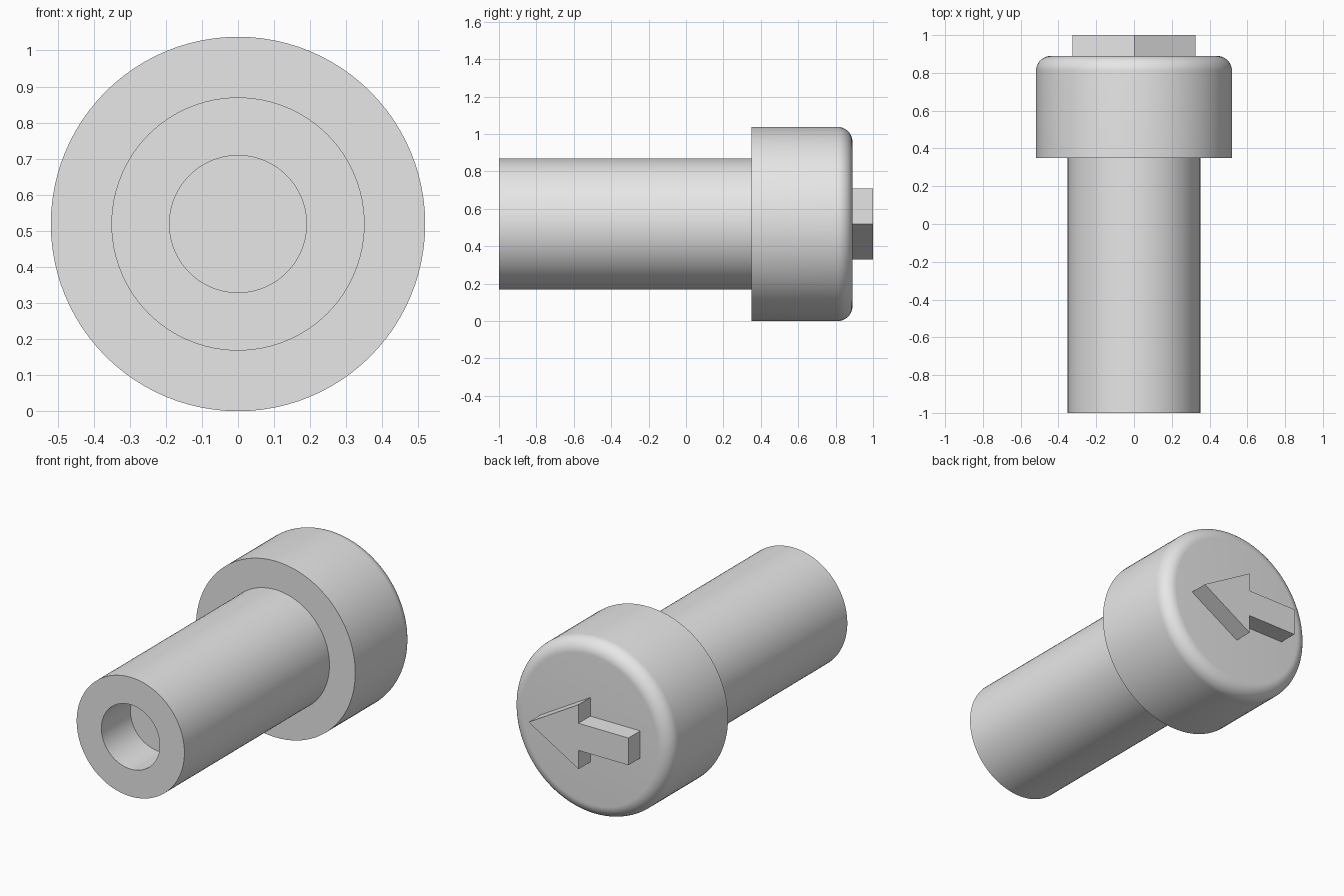
import bpy, bmesh, math
from mathutils import Vector

cube = bpy.data.objects.get("Cube")
if cube:
    bpy.data.objects.remove(cube, do_unlink=True)

RADIUS = 0.519        # cap radius, also the height of the axis
SHAFT_R, BORE_R = 0.351, 0.19
FRONT, STEP, BACK, TIP = -1.0, 0.35, 0.89, 1.0
FILLET = 0.08
SEGMENTS = 96

grey = bpy.data.materials.new("plain grey")
grey.use_nodes = True
colour = (0.8, 0.8, 0.8, 1)
grey.diffuse_color = colour
grey.node_tree.nodes["Principled BSDF"].inputs["Base Color"].default_value = colour


def finish(name, bm):
    """Turn a bmesh into an object, smooth except at hard corners."""
    bmesh.ops.recalc_face_normals(bm, faces=bm.faces[:])
    for face in bm.faces:
        face.smooth = True
    for edge in bm.edges:
        edge.smooth = edge.calc_face_angle(math.pi) < math.radians(30)
    mesh = bpy.data.meshes.new(name)
    bm.to_mesh(mesh)
    bm.free()
    mesh.materials.append(grey)
    obj = bpy.data.objects.new(name, mesh)
    obj.location.z = RADIUS
    bpy.context.collection.objects.link(obj)
    return obj


def lathe(name, profile):
    """Revolve (radius, y) points around the y axis."""
    bm = bmesh.new()
    verts = [bm.verts.new((r, y, 0)) for r, y in profile]
    edges = [bm.edges.new(pair) for pair in zip(verts, verts[1:])]
    bmesh.ops.spin(bm, geom=verts + edges, cent=(0, 0, 0), axis=(0, 1, 0),
                   angle=math.tau, steps=SEGMENTS, use_duplicate=False)
    bmesh.ops.remove_doubles(bm, verts=bm.verts[:], dist=1e-4)
    return finish(name, bm)


# Shaft with a blind bore in its front end
lathe("shaft", [(0, -0.73), (BORE_R, -0.73), (BORE_R, FRONT),
                (SHAFT_R, FRONT), (SHAFT_R, STEP)])

# Cap with a rounded back rim
rim = []
for i in range(13):
    a = math.pi / 2 * i / 12
    rim.append((RADIUS - FILLET + FILLET * math.cos(a),
                BACK - FILLET + FILLET * math.sin(a)))
lathe("cap", [(SHAFT_R, STEP), (RADIUS, STEP)] + rim + [(0, BACK)])

# Raised arrow on the back of the cap, pointing to the left side
LENGTH, HEAD, STEM = 0.325, 0.19, 0.08
upper = [(LENGTH, 0), (0, HEAD), (0, STEM), (-LENGTH, STEM)]
outline = upper + [(x, -z) for x, z in reversed(upper[1:])]
bm = bmesh.new()
base = bm.faces.new([bm.verts.new((x, BACK - 0.005, z)) for x, z in outline])
top = bmesh.ops.extrude_face_region(bm, geom=[base], use_keep_orig=True)["geom"]
bmesh.ops.translate(bm, vec=Vector((0, TIP - BACK + 0.005, 0)),
                    verts=[v for v in top if isinstance(v, bmesh.types.BMVert)])
finish("arrow", bm)
